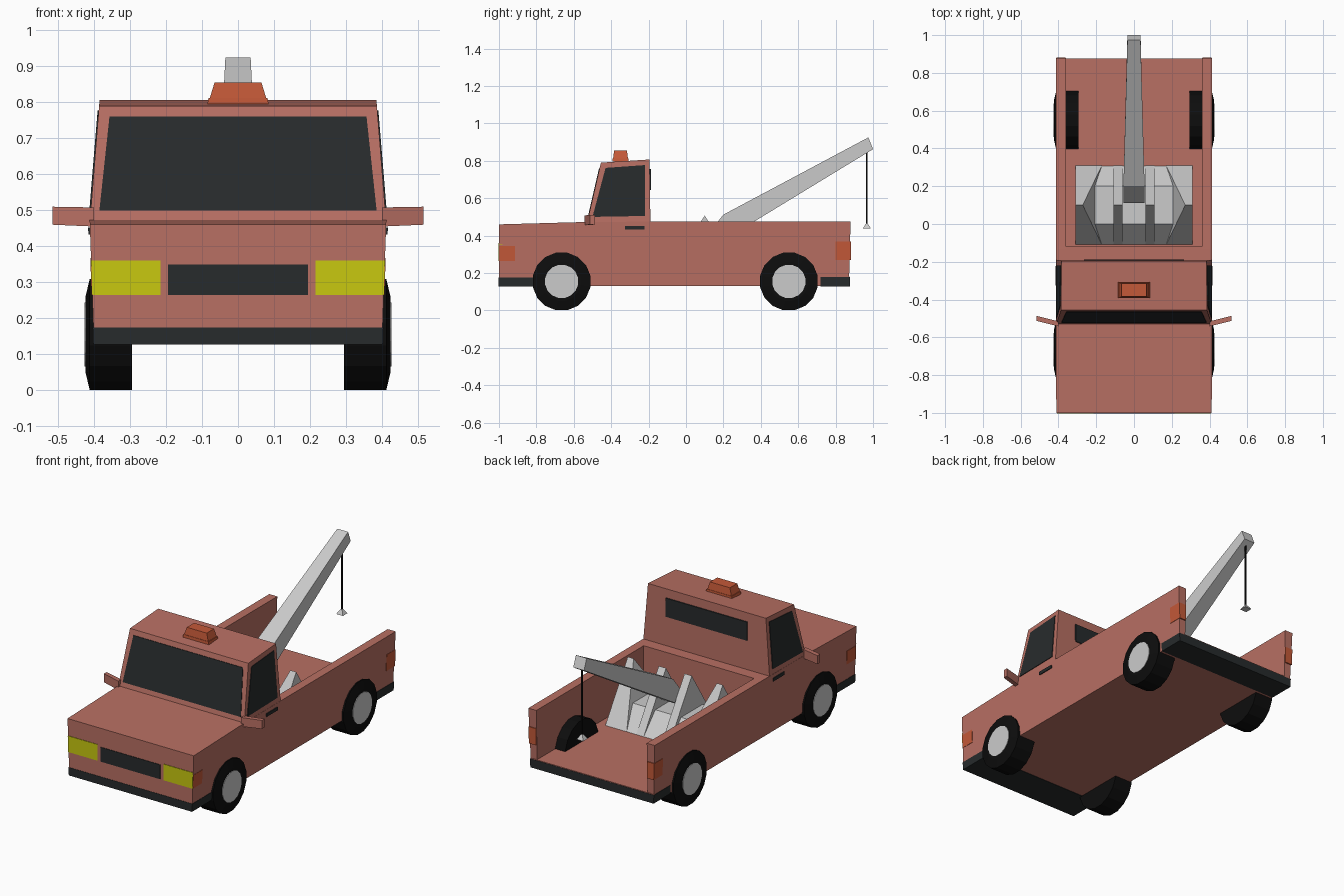
import bpy, bmesh
from math import cos, sin, tau

if "Cube" in bpy.data.objects:
    bpy.data.objects.remove(bpy.data.objects["Cube"])

COLS = {"paint": (.48, .16, .125, 1), "dark": (.02, .024, .025, 1), "tyre": (.004, .004, .004, 1),
        "orange": (.55, .1, .04, 1), "yellow": (.58, .58, .005, 1)}
MATS = {}
for n, c in COLS.items():
    MATS[n] = bpy.data.materials.new(n)
    MATS[n].diffuse_color = c


def loft(name, rings, col=None):
    """Closed flat-shaded solid through matching rings of 3D points."""
    bm = bmesh.new()
    vs = [[bm.verts.new(p) for p in r] for r in rings]
    bm.faces.new(vs[0])
    bm.faces.new(vs[-1])
    n = len(vs[0])
    for a, b in zip(vs, vs[1:]):
        for i in range(n):
            bm.faces.new((a[i], a[(i + 1) % n], b[(i + 1) % n], b[i]))
    bmesh.ops.recalc_face_normals(bm, faces=bm.faces)
    me = bpy.data.meshes.new(name)
    bm.to_mesh(me)
    bm.free()
    if col:
        me.materials.append(MATS[col])
    ob = bpy.data.objects.new(name, me)
    bpy.context.collection.objects.link(ob)
    return ob


def half_width(z):
    return .40 + (z - .13) * .035 if z <= .475 else .412 - (z - .475) * .083


def prism(name, pts, xa, xb, col=None):
    """Side profile (y, z) extruded from xa to xb; each a number or a function of z."""
    f = lambda x, z: x(z) if callable(x) else x
    return loft(name, [[(f(x, z), y, z) for y, z in pts] for x in (xa, xb)], col)


def rect(y0, y1, z0, z1):
    return [(y0, z0), (y0, z1), (y1, z1), (y1, z0)]


def slab(x, y, z, sx, sy):
    return [(x + a * sx, y + b * sy, z) for a, b in ((-1, -1), (1, -1), (1, 1), (-1, 1))]


neg = lambda z: -half_width(z)

# Body: hood, block under the cab and bed floor in one profile
prism("body", [(-1, .13), (-1, .46), (-.53, .473), (-.12, .475), (-.12, .182), (.875, .182), (.872, .13)],
      neg, half_width, "paint")
# Cab
prism("cab", [(-.53, .465), (-.455, .79), (-.195, .807), (-.19, .465)], neg, half_width, "paint")

# Bumpers, wrapped slightly proud of the body
out = lambda d: (lambda z: half_width(z) + d)
prism("front_bumper", rect(-1.002, -.80, .128, .175), lambda z: neg(z) - .002, out(.002), "dark")
prism("rear_bumper", rect(.72, .876, .128, .178), lambda z: neg(z) - .002, out(.002), "dark")

# Grille and glass at front and back
prism("grille", rect(-1.003, -.98, .265, .35), -.195, .195, "dark")
wy = lambda z: -.53 + (z - .465) * .075 / .325
glass = [(-.385, .50), (.385, .50), (.357, .76), (-.357, .76)]
loft("windshield", [[(x, wy(z) + d, z) for x, z in glass] for d in (-.003, .01)], "dark")
prism("rear_window", rect(-.20, -.188, .645, .755), -.265, .265, "dark")

# Beacon on the roof
loft("beacon_foot", [slab(0, -.35, .795, .085, .043), slab(0, -.35, .812, .082, .042)], "orange")
loft("beacon", [slab(0, -.35, .81, .079, .04), slab(0, -.35, .855, .065, .034)], "orange")


def wheel_ring(x, cy, r, n=16):
    return [(x, cy + r * cos(tau * (i + .5) / n), .155 + r * sin(tau * (i + .5) / n)) for i in range(n)]


for s, side in ((1, "right"), (-1, "left")):
    w = lambda d, s=s: (lambda z: s * (half_width(z) + d))
    # Bed side wall
    prism("bed_wall_" + side, [(-.13, .17), (-.13, .475), (.88, .475), (.872, .17)], s * .36, w(0), "paint")
    # Lights
    prism("headlight_" + side, rect(-1.003, -.98, .265, .36), s * .215, w(0), "yellow")
    prism("front_marker_" + side, rect(-1, -.915, .265, .345), w(-.01), w(.002), "orange")
    prism("rear_marker_" + side, rect(.80, .882, .27, .368), s * .362, w(.002), "orange")
    # Side glass and door handle
    prism("side_window_" + side, [(-.50, .50), (-.43, .762), (-.22, .777), (-.22, .505)], w(-.01), w(.003), "dark")
    prism("door_handle_" + side, rect(-.325, -.222, .433, .452), w(-.01), w(.005), "dark")
    # Door mirror
    loft("mirror_" + side, [[(s * .40, y, z) for y, z in rect(-.542, -.515, .455, .508)],
                            [(s * .515, y, z) for y, z in rect(-.513, -.487, .46, .51)]], "paint")
    # Wheels
    for cy, end in ((-.665, "front"), (.55, "rear")):
        loft(f"{end}_tyre_{side}", [wheel_ring(s * x, cy, r) for x, r in
                                    ((.295, .157), (.412, .157), (.424, .105))], "tyre")
        loft(f"{end}_hub_{side}", [wheel_ring(s * x, cy, .09) for x in (.40, .427)])
    # Winch frames: thin inner frame, outer frame flaring inwards at its foot
    tri = [(-.11, .18), (.10, .507), (.31, .18)]
    prism("inner_frame_" + side, tri, s * .06, s * .108)
    prism("outer_frame_" + side, tri, lambda z, s=s: s * (.17 + (z - .18) * .31), s * .31)

# Low winch bed joining the frames
prism("winch_base", [(-.11, .18), (.0, .30), (.20, .30), (.31, .18)], -.305, .305)

# Boom, tapering towards its tip
boom = [(.11, .40, .056), (.20, .512, .056), (.975, .925, .035), (1.0, .862, .035), (.11, .32, .056)]
loft("boom", [[(s * x, y, z) for y, z, x in boom] for s in (-1, 1)])

# Cable and hook
loft("cable", [slab(0, .967, z, .004, .004) for z in (.455, .87)], "tyre")
loft("hook", [slab(0, .967, .437, .022, .022), slab(0, .967, .464, .005, .005)])

for m in bpy.data.materials:
    if m.users and not m.is_grease_pencil:
        m.use_nodes = True
        m.node_tree.nodes["Principled BSDF"].inputs["Base Color"].default_value = m.diffuse_color
